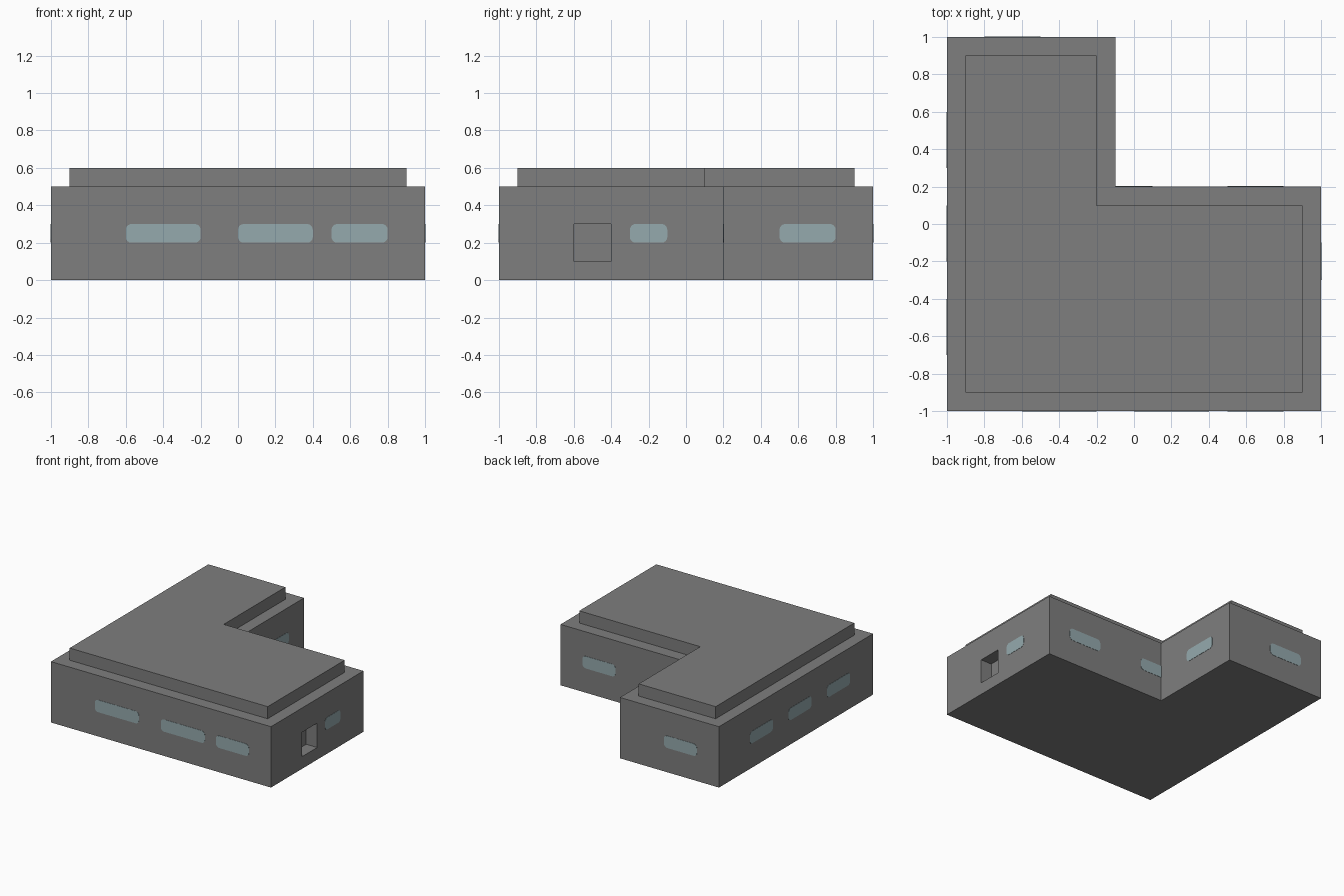
import bpy, bmesh
from math import cos, sin, pi
from mathutils import Vector

if "Cube" in bpy.data.objects:
    bpy.data.objects.remove(bpy.data.objects["Cube"])


def material(name, color):
    m = bpy.data.materials.new(name)
    m.use_nodes = True
    m.diffuse_color = color
    m.node_tree.nodes["Principled BSDF"].inputs["Base Color"].default_value = color
    return m


def make_object(name, bm, mat):
    bmesh.ops.recalc_face_normals(bm, faces=bm.faces)
    mesh = bpy.data.meshes.new(name)
    bm.to_mesh(mesh)
    bm.free()
    mesh.materials.append(mat)
    obj = bpy.data.objects.new(name, mesh)
    bpy.context.collection.objects.link(obj)
    return obj


def extrude(bm, face, offset):
    geom = bmesh.ops.extrude_face_region(bm, geom=[face])["geom"]
    bmesh.ops.translate(bm, vec=offset,
                        verts=[g for g in geom if isinstance(g, bmesh.types.BMVert)])
    return next(g for g in geom if isinstance(g, bmesh.types.BMFace))


concrete = material("grey concrete", (0.21, 0.21, 0.21, 1))
glass = material("pale blue glass", (0.30, 0.40, 0.42, 1))

# L-shaped building with a stepped-in upper roof
outline = [(-1, -1), (1, -1), (1, 0.2), (-0.1, 0.2), (-0.1, 1), (-1, 1)]
bm = bmesh.new()
floor = bm.faces.new([bm.verts.new((x, y, 0)) for x, y in outline])
extrude(bm, floor, (0, 0, 0.5))
bm.normal_update()
bmesh.ops.recalc_face_normals(bm, faces=bm.faces)
top = next(f for f in bm.faces if f.calc_center_median().z > 0.49)
bmesh.ops.inset_region(bm, faces=[top], thickness=0.1, use_even_offset=True)
bmesh.ops.delete(bm, geom=[f for f in bm.faces if not f.is_valid], context="FACES")
extruded = extrude(bm, top, (0, 0, 0.1))
if top.is_valid and top is not extruded and top.calc_center_median().z < 0.55:
    bm.faces.remove(top)
building = make_object("building", bm, concrete)

# Recessed doorway cut into the left-hand wall
bm = bmesh.new()
bmesh.ops.create_cube(bm, size=0.2)
bmesh.ops.translate(bm, vec=(1, -0.5, 0.2), verts=bm.verts)
cutter = make_object("doorway_cutter", bm, concrete)
cutter.hide_render = True
cut = building.modifiers.new("doorway", "BOOLEAN")
cut.operation = "DIFFERENCE"
cut.solver = "EXACT"
cut.object = cutter
bpy.context.view_layer.objects.active = building
bpy.ops.object.modifier_apply(modifier=cut.name)
bpy.data.objects.remove(cutter)


def window(name, start, end, normal, low=0.2, high=0.3, radius=0.03, steps=4):
    """Thin rounded pane running along a wall from start to end."""
    a, b, n = (Vector((*p, 0)) for p in (start, end, normal))
    along = (b - a).normalized()
    length = (b - a).length
    corners = [(length - radius, high - radius), (radius, high - radius),
               (radius, low + radius), (length - radius, low + radius)]
    bm = bmesh.new()
    verts = []
    for i, (u, z) in enumerate(corners):
        for s in range(steps + 1):
            t = (i + s / steps) * pi / 2
            p = a + along * (u + radius * cos(t)) - n * 0.001
            verts.append(bm.verts.new((p.x, p.y, z + radius * sin(t))))
    extrude(bm, bm.faces.new(verts), n * 0.003)
    make_object(name, bm, glass)


# Windows: wall name, outward direction, wall position, spans along the wall
walls = [
    ("front", (0, -1), -1, [(-0.6, -0.2), (0, 0.4), (0.5, 0.8)]),
    ("left", (1, 0), 1, [(-0.3, -0.1)]),
    ("right", (-1, 0), -1, [(-0.7, -0.4), (-0.2, 0.1), (0.3, 0.6)]),
    ("back", (0, 1), 1, [(-0.8, -0.5)]),
    ("courtyard_back", (0, 1), 0.2, [(0.5, 0.8), (-0.2, 0.1)]),
    ("courtyard_side", (1, 0), -0.1, [(0.5, 0.8)]),
]
for wall, normal, pos, spans in walls:
    for i, (lo, hi) in enumerate(spans, 1):
        ends = [(pos, v) if normal[0] else (v, pos) for v in (lo, hi)]
        window(f"{wall}_window_{i}", *ends, normal)
